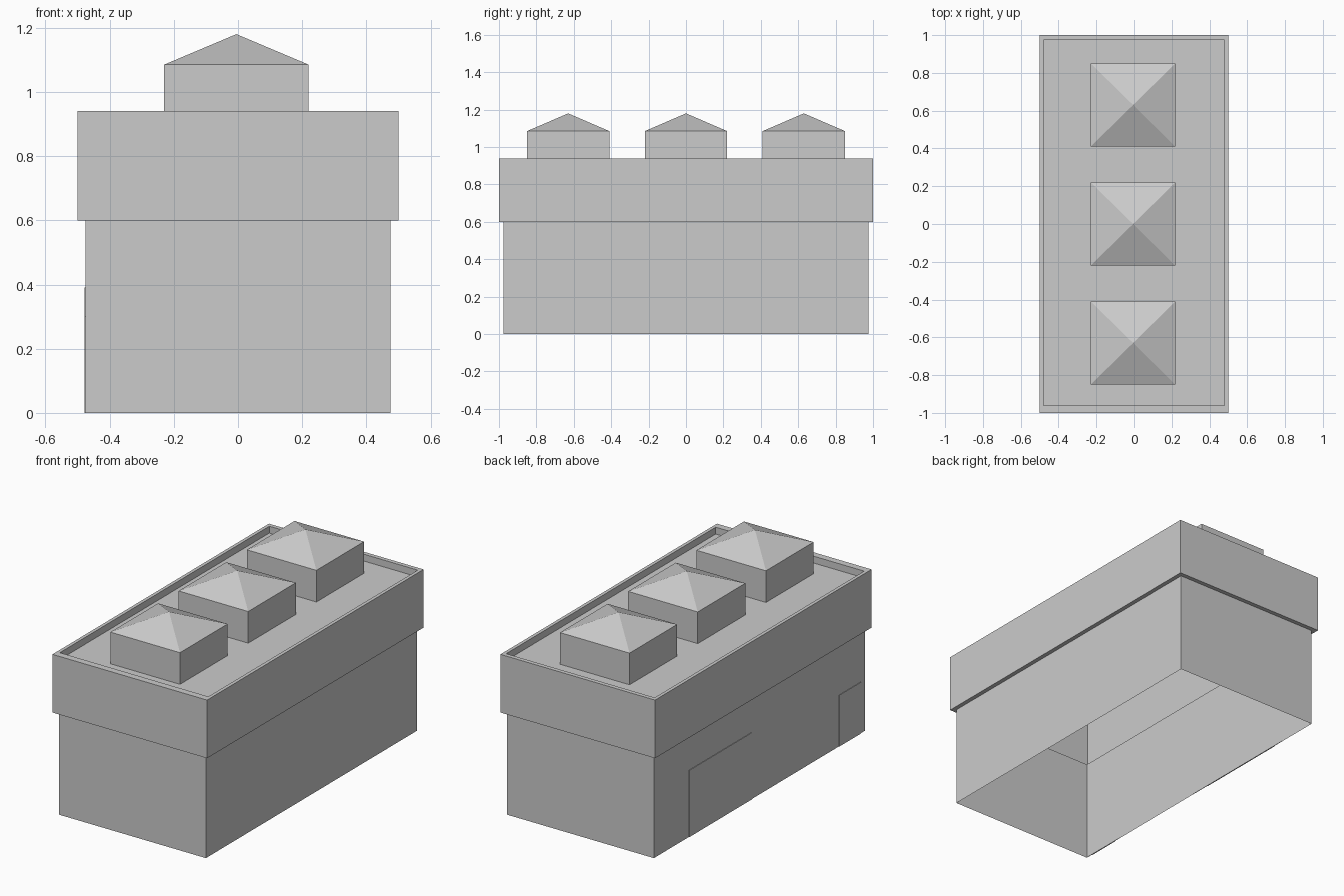
import bpy
import bmesh

cube = bpy.data.objects.get("Cube")
if cube:
    bpy.data.objects.remove(cube, do_unlink=True)

grey = bpy.data.materials.new("plain_grey")
grey.use_nodes = True
colour = (0.6, 0.6, 0.6, 1)
grey.diffuse_color = colour
grey.node_tree.nodes["Principled BSDF"].inputs["Base Color"].default_value = colour


def rectangle(bm, x0, x1, y0, y1, z):
    return [bm.verts.new(p) for p in ((x0, y0, z), (x1, y0, z), (x1, y1, z), (x0, y1, z))]


def join_rings(bm, lower, upper):
    for i in range(4):
        j = (i + 1) % 4
        bm.faces.new((lower[i], lower[j], upper[j], upper[i]))


def finish(name, bm):
    mesh = bpy.data.meshes.new(name)
    bm.to_mesh(mesh)
    bm.free()
    mesh.materials.append(grey)
    obj = bpy.data.objects.new(name, mesh)
    bpy.context.collection.objects.link(obj)
    return obj


# Open-bottomed shell: walls, overhanging band, parapet and sunken roof
WALL_X, WALL_Y = 0.475, 0.975
EAVE, PARAPET, ROOF = 0.6, 0.94, 0.9
bm = bmesh.new()
rings = [rectangle(bm, -x, x, -y, y, z) for x, y, z in (
    (WALL_X, WALL_Y, 0),
    (WALL_X, WALL_Y, EAVE),
    (0.5, 1, EAVE),
    (0.5, 1, PARAPET))]
rings += [rectangle(bm, -0.48, 0.48, -0.96, 0.975, z) for z in (PARAPET, ROOF)]
for lower, upper in zip(rings, rings[1:]):
    join_rings(bm, lower, upper)
bm.faces.new(rings[-1])
finish("building_shell", bm)

# Row of three skylights with pyramid caps
for name, y in (("front", -0.63), ("middle", 0), ("back", 0.63)):
    bm = bmesh.new()
    foot, head = [rectangle(bm, -0.23, 0.22, y - 0.22, y + 0.22, z) for z in (ROOF, 1.085)]
    join_rings(bm, foot, head)
    apex = bm.verts.new((-0.005, y, 1.18))
    for i in range(4):
        bm.faces.new((head[i], head[(i + 1) % 4], apex))
    finish(name + "_skylight", bm)


# Thin door panels on the outside of the right wall, wider backings inside
def door_plate(name, x0, x1, y0, y1, height):
    bm = bmesh.new()
    foot, head = [rectangle(bm, x0, x1, y0, y1, z) for z in (0, height)]
    join_rings(bm, foot, head)
    bm.faces.new(head)
    bm.faces.new(reversed(foot))
    finish(name, bm)


THICK = 0.003
door_plate("large_door", -WALL_X - THICK, -WALL_X, 0.07, 0.65, 0.39)
door_plate("small_door", -WALL_X - THICK, -WALL_X, -0.935, -0.735, 0.3)
door_plate("large_door_backing", -WALL_X, -WALL_X + THICK, -0.05, 0.72, 0.44)
door_plate("small_door_backing", -WALL_X, -WALL_X + THICK, -0.96, -0.69, 0.45)
